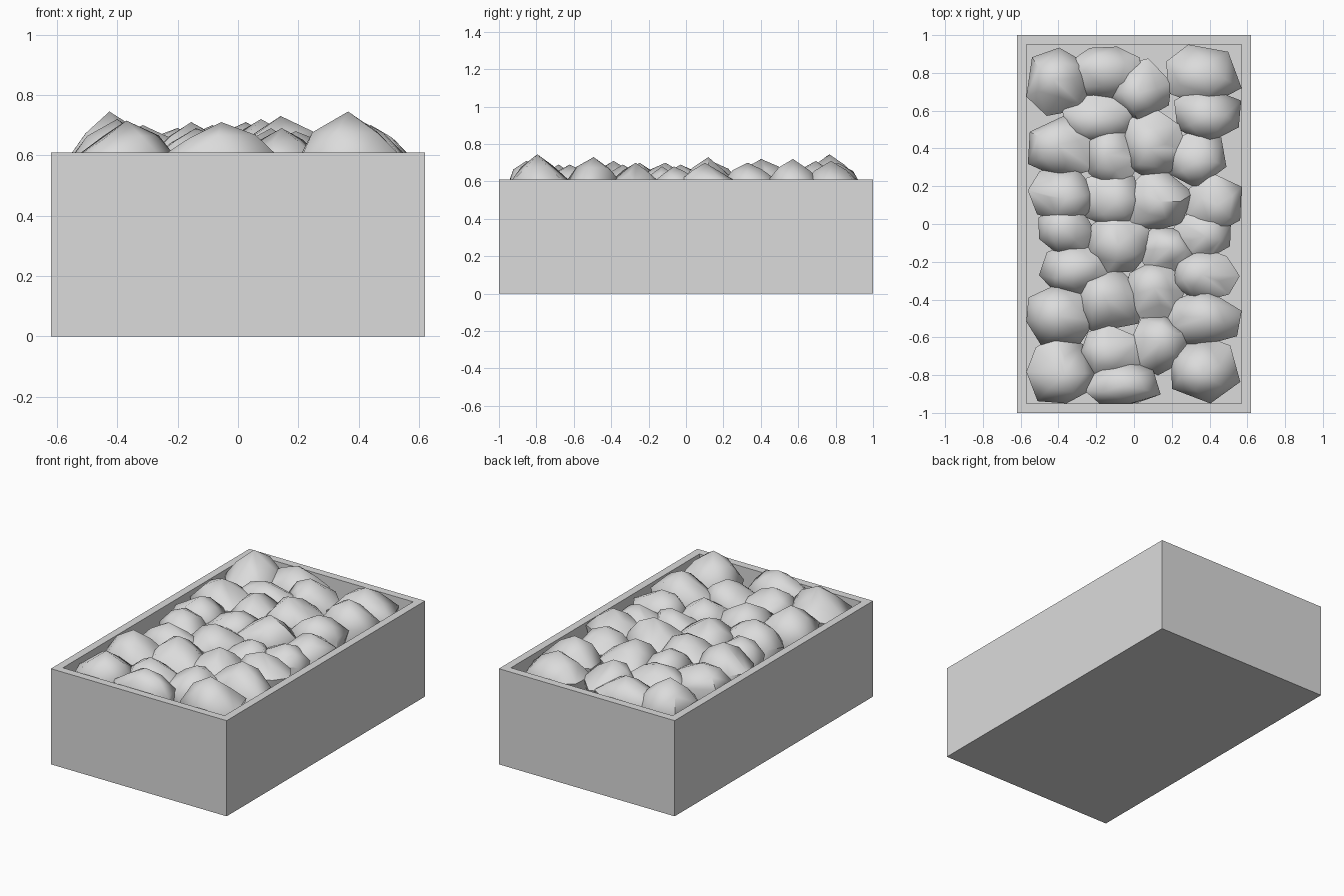
import bpy
import bmesh
import math
import random

random.seed(7)

default_cube = bpy.data.objects.get("Cube")
if default_cube:
    bpy.data.objects.remove(default_cube, do_unlink=True)

# Crate dimensions
HALF_X, HALF_Y, HEIGHT = 0.62, 1.0, 0.61
WALL, FLOOR = 0.05, 0.45

# Rocks, row by row from the back: x, y, half width, half depth, peak height
ROCKS = [
    (-.40, .75, .19, .17, .745), (-.15, .80, .20, .14, .70),
    (.04, .71, .16, .15, .71), (.36, .79, .20, .16, .71),
    (-.19, .56, .19, .13, .69), (.39, .58, .17, .15, .72),
    (-.38, .40, .19, .16, .70), (-.12, .36, .14, .16, .70),
    (.10, .42, .17, .17, .72), (.33, .34, .16, .15, .70),
    (-.38, .15, .17, .15, .71), (-.12, .13, .16, .15, .69),
    (.12, .12, .18, .15, .73), (.43, .11, .16, .15, .70),
    (-.36, -.02, .15, .14, .69), (-.08, -.10, .18, .15, .70),
    (.17, -.14, .15, .12, .68), (.36, -.05, .15, .12, .68),
    (-.31, -.24, .19, .14, .70), (.37, -.27, .17, .13, .70),
    (-.13, -.41, .18, .17, .71), (.11, -.36, .15, .15, .69),
    (-.40, -.49, .18, .16, .72), (.37, -.50, .19, .15, .73),
    (.13, -.64, .15, .15, .69), (-.12, -.68, .16, .14, .69),
    (-.39, -.78, .18, .17, .715), (-.06, -.85, .20, .12, .71),
    (.36, -.77, .19, .17, .745),
]


def make_material(name, colour):
    material = bpy.data.materials.new(name)
    material.use_nodes = True
    material.diffuse_color = colour
    shader = material.node_tree.nodes["Principled BSDF"]
    shader.inputs["Base Color"].default_value = colour
    return material


def make_object(name, bm, material):
    bmesh.ops.recalc_face_normals(bm, faces=bm.faces)
    mesh = bpy.data.meshes.new(name)
    bm.to_mesh(mesh)
    bm.free()
    mesh.materials.append(material)
    obj = bpy.data.objects.new(name, mesh)
    bpy.context.collection.objects.link(obj)
    return obj


def make_crate(material):
    # Solid block whose top is inset for the rim and pushed down for the bed
    bm = bmesh.new()
    bmesh.ops.create_cube(bm, size=1)
    bmesh.ops.scale(bm, vec=(2 * HALF_X, 2 * HALF_Y, HEIGHT), verts=bm.verts)
    bmesh.ops.translate(bm, vec=(0, 0, HEIGHT / 2), verts=bm.verts)
    bm.normal_update()
    top = max(bm.faces, key=lambda face: face.normal.z)
    bmesh.ops.inset_region(bm, faces=[top], thickness=WALL,
                           use_even_offset=True)
    cavity = bmesh.ops.extrude_face_region(bm, geom=[top])
    lowered = [v for v in cavity["geom"] if isinstance(v, bmesh.types.BMVert)]
    bmesh.ops.translate(bm, vec=(0, 0, FLOOR - HEIGHT), verts=lowered)
    if top.is_valid:
        bmesh.ops.delete(bm, geom=[top], context="FACES_ONLY")
    return make_object("crate", bm, material)


def clamp(value, limit):
    return max(-limit, min(limit, value))


def make_rock(name, x, y, half_x, half_y, peak, material):
    # Rough angular boulder: foot, waist and shoulder rings below a pointed tip
    bm = bmesh.new()
    waist = random.uniform(0.57, 0.59)
    shoulder = waist + (peak - waist) * 0.6
    sides = random.choice((6, 7, 8))
    turn = random.uniform(0, math.tau)
    tip_x = x + half_x * random.uniform(-0.15, 0.15)
    tip_y = y + half_y * random.uniform(-0.15, 0.15)
    rings = ((0.85, FLOOR, sides, x, y), (1.07, waist, sides, x, y),
             (0.58, shoulder, 5, tip_x, tip_y))
    for spread, level, count, centre_x, centre_y in rings:
        for i in range(count):
            angle = turn + math.tau * (i + random.uniform(-0.2, 0.2)) / count
            reach = spread * random.uniform(0.95, 1.08)
            px = centre_x + half_x * reach * math.cos(angle)
            py = centre_y + half_y * reach * math.sin(angle)
            bm.verts.new((clamp(px, HALF_X - WALL), clamp(py, HALF_Y - WALL),
                          level + random.uniform(-0.01, 0.01)))
    bm.verts.new((tip_x, tip_y, peak))
    hull = bmesh.ops.convex_hull(bm, input=bm.verts)
    spare = {v for v in hull["geom_interior"] + hull["geom_unused"]
             if isinstance(v, bmesh.types.BMVert)}
    bmesh.ops.delete(bm, geom=list(spare), context="VERTS")
    rock = make_object(name, bm, material)
    # Rounded flanks with the strongest ridges kept crisp
    rock.data.shade_smooth()
    rock.data.set_sharp_from_angle(angle=math.radians(50))
    return rock


grey = make_material("plain grey", (0.71, 0.71, 0.71, 1))
make_crate(grey)
for number, rock in enumerate(ROCKS, start=1):
    make_rock(f"rock_{number}", *rock, grey)
